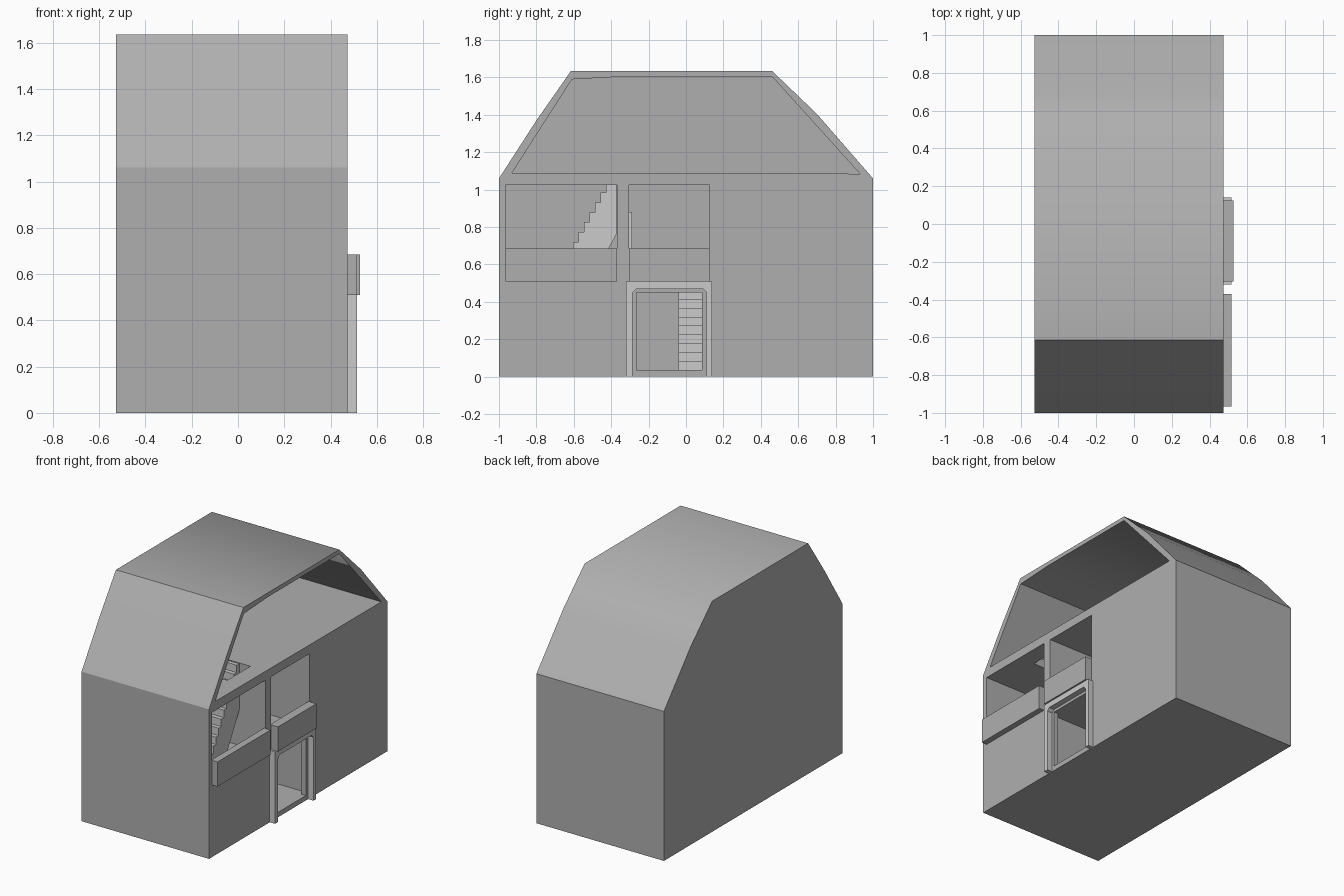
import bpy, bmesh, math
from mathutils import Vector

if "Cube" in bpy.data.objects:
    bpy.data.objects.remove(bpy.data.objects["Cube"])

# Darker grey for the walls and parapets
wall_grey = bpy.data.materials.new("wall_grey")
wall_grey.diffuse_color = (0.43, 0.43, 0.43, 1)
wall_grey.use_nodes = True
wall_grey.node_tree.nodes["Principled BSDF"].inputs["Base Color"].default_value = wall_grey.diffuse_color


def prism(name, pts, a, b, axis="x"):
    """Extrude a profile: (y, z) points along x, or (x, z) points along y."""
    bm = bmesh.new()
    lo = [bm.verts.new((a, p, q) if axis == "x" else (p, a, q)) for p, q in pts]
    face = bm.faces.new(lo)
    res = bmesh.ops.extrude_face_region(bm, geom=[face])
    move = Vector((b - a, 0, 0)) if axis == "x" else Vector((0, b - a, 0))
    bmesh.ops.translate(bm, vec=move, verts=[v for v in res["geom"] if isinstance(v, bmesh.types.BMVert)])
    bmesh.ops.recalc_face_normals(bm, faces=bm.faces[:])
    me = bpy.data.meshes.new(name)
    bm.to_mesh(me)
    bm.free()
    ob = bpy.data.objects.new(name, me)
    bpy.context.collection.objects.link(ob)
    return ob


def box(name, x0, x1, y0, y1, z0, z1):
    return prism(name, [(y0, z0), (y1, z0), (y1, z1), (y0, z1)], x0, x1)


def cut(target, cutter):
    cutter.hide_render = True
    cutter.data.materials.append(wall_grey)
    bpy.context.view_layer.objects.active = target
    mod = target.modifiers.new("cut", "BOOLEAN")
    mod.operation = "DIFFERENCE"
    mod.solver = "EXACT"
    mod.object = cutter
    bpy.ops.object.modifier_apply(modifier=mod.name)
    bpy.data.objects.remove(cutter, do_unlink=True)


def stair_profile(start, base, run, rise, steps, depth):
    """Sawtooth top with a sloping underside."""
    pts = [(start, base)]
    for i in range(steps):
        pts += [(start + run * i, base + rise * (i + 1)),
                (start + run * (i + 1), base + rise * (i + 1))]
    end = start + run * steps
    pts += [(end, base + rise / abs(run) * (abs(end - start) - abs(depth))),
            (start + depth, base)]
    return pts


# House shell with gambrel-like roof
house = prism("house_shell", [(-1, 0), (1, 0), (1, 1.06), (0.70, 1.405), (0.46, 1.635),
                              (-0.615, 1.635), (-0.80, 1.37), (-1, 1.06)], -0.527, 0.473)
house.data.materials.append(wall_grey)

# Open attic
cut(house, prism("attic_cutter", [(-0.93, 1.09), (0.93, 1.085), (0.46, 1.605),
                                  (-0.33, 1.605), (-0.61, 1.59)], -0.49, 0.6))

# Rooms, doors and stair wells
BACK, FRONT = -0.49, 0.6
for name, dims in {
    "left_room": (BACK, FRONT, -0.965, -0.37, 0.51, 1.025),
    "middle_room": (BACK, FRONT, -0.305, 0.125, 0.51, 1.025),
    "hall": (BACK, 0.44, -0.305, 0.125, 0.035, 0.45),
    "front_door": (0.40, FRONT, -0.265, 0.085, 0.035, 0.45),
    "inner_door": (-0.12, 0.08, -0.40, -0.28, 0.51, 0.86),
    "attic_stair_well": (0.08, 0.35, -0.62, -0.36, 1.0, 1.2),
    "hall_stair_well": (-0.30, 0.0, -0.04, 0.12, 0.40, 0.55),
}.items():
    cut(house, box(name + "_cutter", *dims))

# Front door frame with chamfered inner corners
prism("door_frame", [(-0.32, 0), (-0.32, 0.51), (0.14, 0.51), (0.14, 0), (0.11, 0), (0.11, 0.45),
                     (0.09, 0.47), (-0.265, 0.47), (-0.285, 0.45), (-0.285, 0)], 0.47, 0.515)

# Balcony parapets
for ob in (box("left_parapet", 0.465, 0.515, -0.965, -0.37, 0.51, 0.685),
           box("right_parapet", 0.465, 0.527, -0.305, 0.125, 0.51, 0.685)):
    ob.data.materials.append(wall_grey)

# Trim round the doorway between the upper rooms
prism("inner_door_trim", [(-0.14, 0.51), (-0.14, 0.88), (0.10, 0.88), (0.10, 0.51),
                          (0.08, 0.51), (0.08, 0.86), (-0.12, 0.86), (-0.12, 0.51)],
      -0.306, -0.29, "y")

# Stairs to the attic (rise towards +y) and from the hall (rise towards the back)
prism("attic_stairs", stair_profile(-0.69, 0.51, 0.029, 0.0527, 11, 0.18), 0.08, 0.27)
prism("hall_stairs", stair_profile(0.12, 0.035, -0.042, 0.0475, 10, -0.12), -0.04, 0.12, "y")

# Soften the shallow roof bends while keeping corners and eaves sharp
bpy.ops.object.select_all(action="DESELECT")
house.select_set(True)
bpy.context.view_layer.objects.active = house
bpy.ops.object.shade_smooth_by_angle(angle=math.radians(50))
for e in house.data.edges:
    if all(abs(house.data.vertices[i].co.z - 1.06) < 0.002 for i in e.vertices):
        e.use_edge_sharp = True
